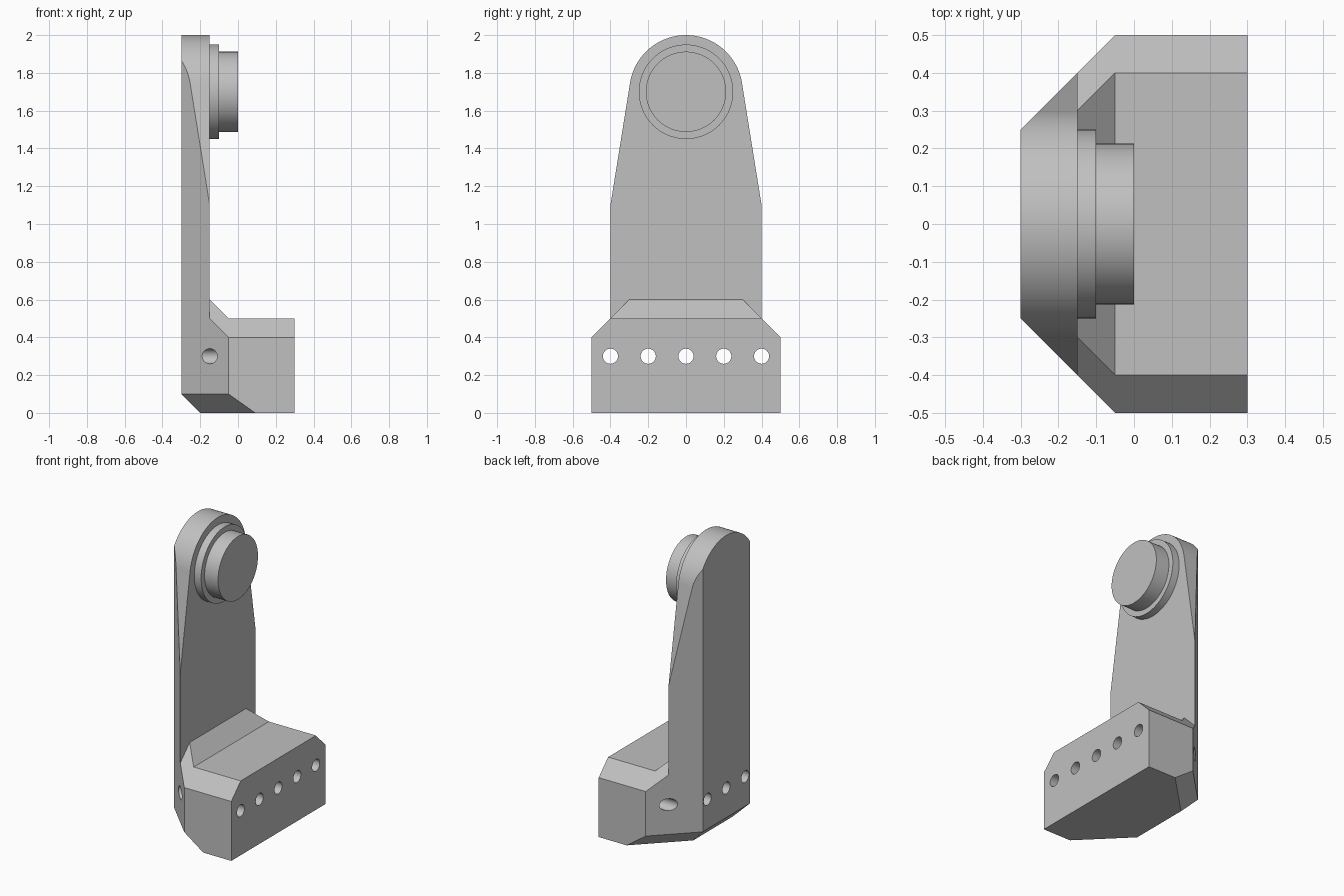
import bpy, bmesh, math
from mathutils import Vector

cube = bpy.data.objects.get("Cube")
if cube:
    bpy.data.objects.remove(cube, do_unlink=True)

GREY = (0.53, 0.53, 0.53, 1)
grey = bpy.data.materials.new("light_grey")
grey.use_nodes = True
grey.diffuse_color = GREY
grey.node_tree.nodes["Principled BSDF"].inputs["Base Color"].default_value = GREY


def prism(name, points, depth, cuts=()):
    """Extrude a flat outline by depth, then slice it with (point, normal) planes."""
    bm = bmesh.new()
    face = bm.faces.new([bm.verts.new(p) for p in points])
    moved = bmesh.ops.extrude_face_region(bm, geom=[face], use_keep_orig=True)["geom"]
    verts = [v for v in moved if isinstance(v, bmesh.types.BMVert)]
    bmesh.ops.translate(bm, verts=verts, vec=depth)
    for co, no in cuts:
        bmesh.ops.bisect_plane(bm, geom=bm.verts[:] + bm.edges[:] + bm.faces[:], dist=1e-5,
                               plane_co=co, plane_no=Vector(no).normalized(), clear_outer=True)
        rim = [e for e in bm.edges if e.is_boundary]
        if rim:
            bmesh.ops.holes_fill(bm, edges=rim, sides=0)
    bmesh.ops.recalc_face_normals(bm, faces=bm.faces[:])
    mesh = bpy.data.meshes.new(name)
    bm.to_mesh(mesh)
    bm.free()
    mesh.materials.append(grey)
    ob = bpy.data.objects.new(name, mesh)
    bpy.context.collection.objects.link(ob)
    return ob


def disc(radius, x, y, z, count=72):
    return [(x, y + radius * math.cos(math.tau * i / count),
             z + radius * math.sin(math.tau * i / count)) for i in range(count)]


def combine(ob, tool, operation):
    """Apply a boolean and discard the tool object."""
    mod = ob.modifiers.new("combine", 'BOOLEAN')
    mod.operation, mod.solver, mod.object = operation, 'EXACT', tool
    bpy.context.view_layer.objects.active = ob
    bpy.ops.object.modifier_apply(modifier=mod.name)
    bpy.data.objects.remove(tool, do_unlink=True)


# Shared bevel planes: diagonal back corners and the chamfers underneath
R = math.sqrt(0.5)
corner_cuts = [((-0.3, 0, 0.1), (-1, 0, -1))]
for s in (-1, 1):
    corner_cuts += [((-0.3, 0.25 * s, 0.1), (-1, s, 0)),
                    ((-0.3, 0.25 * s, 0.1), (-R, R * s, -1))]

# Upright arm: straight sides, taper tangent to a round head
BACK, FACE, PIVOT, HEAD = -0.3, -0.15, 1.7, 0.3
start = math.atan2(1.1 - PIVOT, 0.4) + math.acos(HEAD / math.hypot(0.4, 1.1 - PIVOT))
steps = 48
arc = [start + (math.pi - 2 * start) * i / steps for i in range(steps + 1)]
outline = [(BACK, -0.4, 1.1), (BACK, -0.4, 0), (BACK, 0.4, 0), (BACK, 0.4, 1.1)]
outline += [(BACK, HEAD * math.cos(a), PIVOT + HEAD * math.sin(a)) for a in arc]
bracket = prism("bracket", outline, (FACE - BACK, 0, 0), corner_cuts)

# Foot block with sloped web against the arm and bevelled top sides
side = [(FACE, 0), (0.3, 0), (0.3, 0.5), (-0.05, 0.5), (FACE, 0.6)]
top_cuts = [((0, 0.4 * s, 0.5), (0, s, 1)) for s in (-1, 1)]
foot = prism("foot", [(x, -0.5, z) for x, z in side], (0, 1, 0), corner_cuts + top_cuts)
combine(bracket, foot, 'UNION')

# Row of through holes
for i in range(-2, 3):
    drill = prism("drill", disc(0.04, -0.5, 0.2 * i, 0.3), (1, 0, 0))
    combine(bracket, drill, 'DIFFERENCE')

# Merge leftover coplanar pieces
bm = bmesh.new()
bm.from_mesh(bracket.data)
bmesh.ops.remove_doubles(bm, verts=bm.verts[:], dist=1e-5)
bmesh.ops.dissolve_limit(bm, angle_limit=math.radians(0.5), verts=bm.verts[:], edges=bm.edges[:])
bm.to_mesh(bracket.data)
bm.free()

# Pivot collar and pin on the head
collar = prism("pivot_collar", disc(0.25, FACE, 0, PIVOT), (0.05, 0, 0))
pin = prism("pivot_pin", disc(0.2125, -0.1, 0, PIVOT), (0.1, 0, 0))

# Smooth round walls, sharp bevels
for ob in (bracket, collar, pin):
    bpy.ops.object.select_all(action='DESELECT')
    ob.select_set(True)
    bpy.context.view_layer.objects.active = ob
    bpy.ops.object.shade_smooth_by_angle(angle=math.radians(7))
